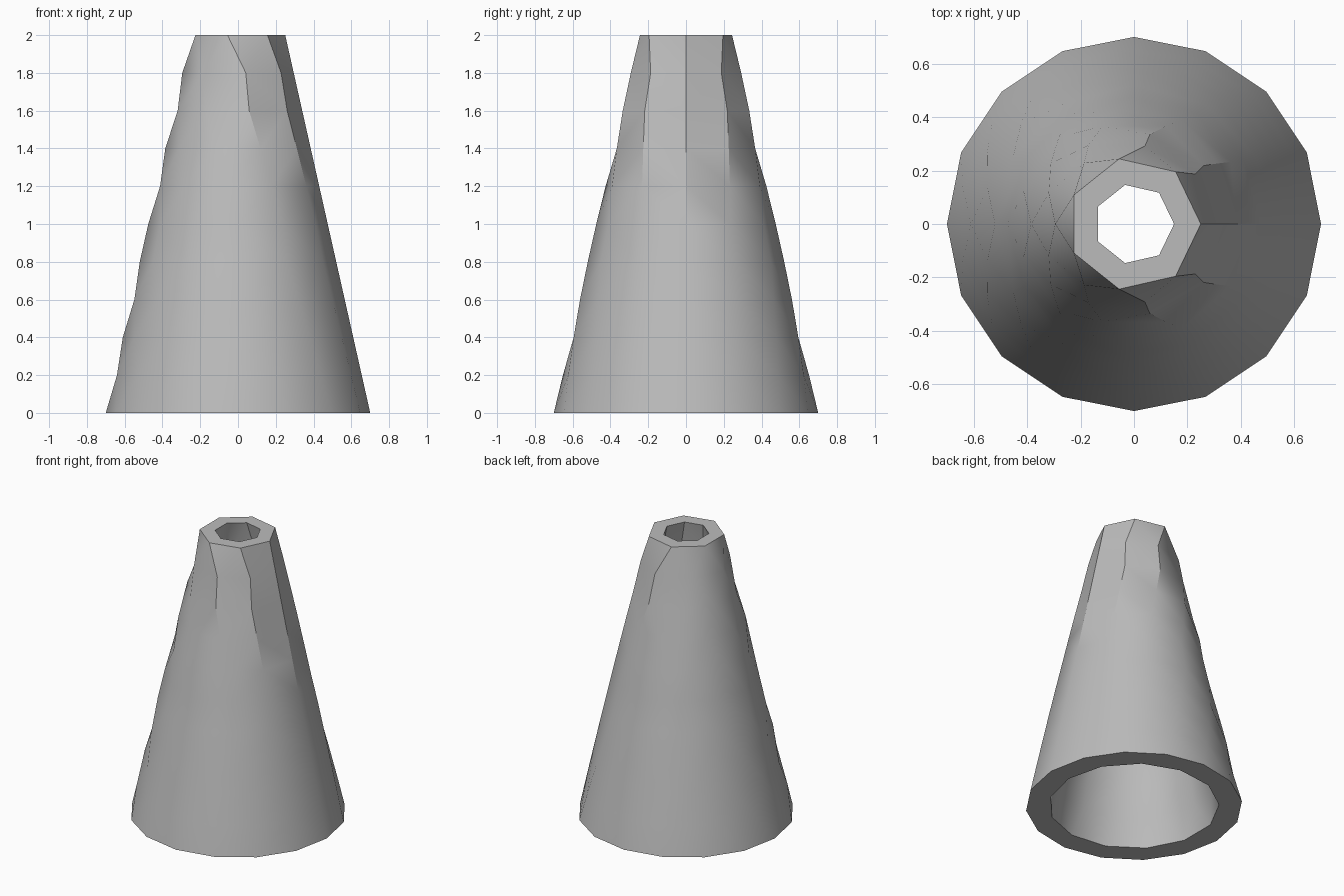
import bpy
import bmesh
from math import cos, sin, tau, radians

HEIGHT = 2.0
LAYERS = 10

if "Cube" in bpy.data.objects:
    bpy.data.objects.remove(bpy.data.objects["Cube"], do_unlink=True)

grey = bpy.data.materials.new("plain grey")
grey.use_nodes = True
colour = (0.5, 0.5, 0.5, 1)
grey.diffuse_color = colour
grey.node_tree.nodes["Principled BSDF"].inputs["Base Color"].default_value = colour


def make_ring(bm, radius, z, sides, lean=0.0):
    """Polygon ring; lean slides its corners towards +x."""
    ring = []
    for i in range(sides):
        a = tau * i / sides
        a -= lean * sin(a)
        ring.append((a, bm.verts.new((radius * cos(a), radius * sin(a), z))))
    return ring


def bridge(bm, low, high, inward):
    """Zip two rings of different side counts with triangles."""
    low = low + [(tau, low[0][1])]
    high = high + [(tau, high[0][1])]
    i = j = 0
    while i < len(low) - 1 or j < len(high) - 1:
        step_low = j == len(high) - 1 or (
            i < len(low) - 1 and low[i + 1][0] <= high[j + 1][0])
        if step_low:
            tri = [low[i][1], low[i + 1][1], high[j][1]]
            i += 1
        else:
            tri = [low[i][1], high[j + 1][1], high[j][1]]
            j += 1
        bm.faces.new(tri[::-1] if inward else tri)


def make_wall(bm, r_base, r_top, n_base, n_top, inward=False):
    """Tapered wall losing sides as it rises; returns its end rings."""
    rings = []
    for k in range(LAYERS + 1):
        t = k / LAYERS
        sides = round(n_base + (n_top - n_base) * t)
        lean = 0.14 if k == LAYERS - 1 and not inward else 0.0
        rings.append(make_ring(bm, r_base + (r_top - r_base) * t,
                               HEIGHT * t, sides, lean))
    for low, high in zip(rings, rings[1:]):
        bridge(bm, low, high, inward)
    return rings[0], rings[-1]


# Outer wall, bore and the two flat rims
bm = bmesh.new()
outer_base, outer_top = make_wall(bm, 0.70, 0.25, 16, 7)
inner_base, inner_top = make_wall(bm, 0.55, 0.15, 13, 7, inward=True)
bridge(bm, outer_top, inner_top, False)
bridge(bm, outer_base, inner_base, True)

mesh = bpy.data.meshes.new("hollow_cone")
bm.to_mesh(mesh)
bm.free()
mesh.materials.append(grey)
cone = bpy.data.objects.new("hollow_cone", mesh)
bpy.context.collection.objects.link(cone)

bpy.context.view_layer.objects.active = cone
cone.select_set(True)
bpy.ops.object.shade_smooth_by_angle(angle=radians(30))
